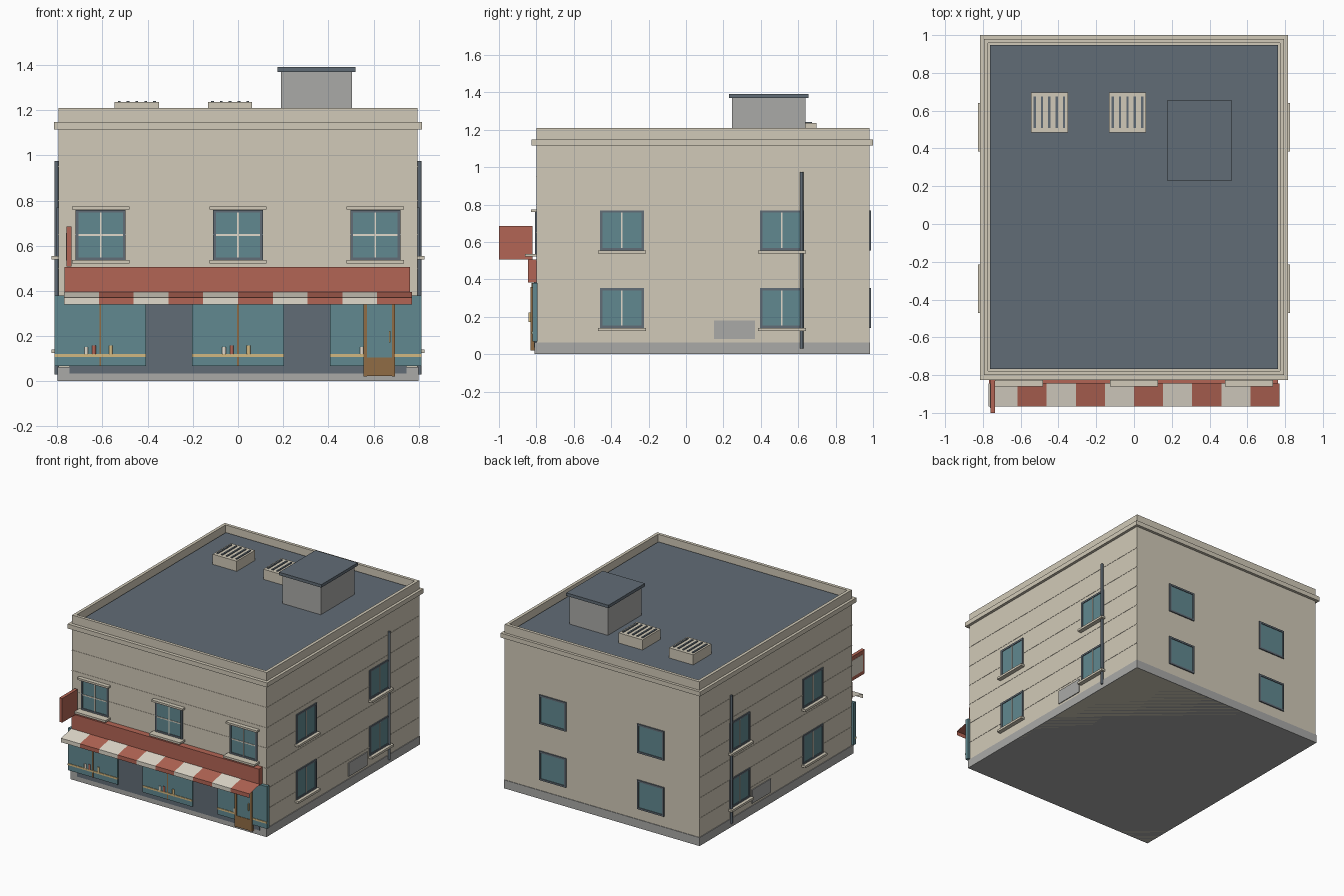
import bpy, bmesh
from mathutils import Matrix, Vector
from math import radians

if "Cube" in bpy.data.objects:
    bpy.data.objects.remove(bpy.data.objects["Cube"])


def mat(name, r, g, b):
    m = bpy.data.materials.new(name)
    m.diffuse_color = (r, g, b, 1)
    m.use_nodes = True
    m.node_tree.nodes["Principled BSDF"].inputs["Base Color"].default_value = m.diffuse_color
    return m


CREAM = mat("cream_plaster", 0.64, 0.59, 0.48)
SLATE = mat("slate", 0.12, 0.15, 0.18)
GREY = mat("concrete", 0.40, 0.40, 0.39)
GLASS = mat("teal_glass", 0.12, 0.25, 0.28)
RED = mat("brick_red", 0.45, 0.13, 0.09)
WOOD = mat("wood", 0.28, 0.15, 0.06)
YELLOW = mat("pale_yellow", 0.65, 0.48, 0.22)
WHITE = mat("off_white", 0.75, 0.70, 0.60)


def finish(name, bm, *mats):
    me = bpy.data.meshes.new(name)
    bm.to_mesh(me)
    bm.free()
    for m in mats:
        me.materials.append(m)
    ob = bpy.data.objects.new(name, me)
    bpy.context.collection.objects.link(ob)
    return ob


def box(name, x, y, z, m, turn=0):
    """Box from (min, max) pairs, turned about the vertical axis."""
    lo, hi = Vector((x[0], y[0], z[0])), Vector((x[1], y[1], z[1]))
    bm = bmesh.new()
    bmesh.ops.create_cube(bm, size=1, matrix=Matrix.Rotation(radians(turn), 4, 'Z')
                          @ Matrix.Translation((lo + hi) / 2) @ Matrix.Diagonal((*(hi - lo), 1)))
    return finish(name, bm, m)


def cylinder(name, x, y, z0, z1, r, m, sides=8):
    bm = bmesh.new()
    bmesh.ops.create_cone(bm, cap_ends=True, segments=sides, radius1=r, radius2=r, depth=z1 - z0,
                          matrix=Matrix.Translation((x, y, (z0 + z1) / 2)))
    ob = finish(name, bm, m)
    for p in ob.data.polygons:
        p.use_smooth = len(p.vertices) == 4
    ob.data.set_sharp_from_angle(angle=radians(50))
    return ob


def window(name, u, z, w, h, wall, turn, bars=""):
    """Framed window on a wall at distance `wall`; bars may hold 'v' and 'h'."""
    f, a, b, c, d = 0.013, u - w / 2, u + w / 2, z - h / 2, z + h / 2
    front, back = -wall - 0.008, -wall + 0.005
    for part, x, zz in (("left", (a, a + f), (c, d)), ("right", (b - f, b), (c, d)),
                        ("bottom", (a + f, b - f), (c, c + f)), ("top", (a + f, b - f), (d - f, d))):
        box(f"{name}_frame_{part}", x, (front, back), zz, SLATE, turn)
    box(name + "_glass", (a + f, b - f), (-wall - 0.003, back), (c + f, d - f), GLASS, turn)
    if "v" in bars:
        box(name + "_mullion", (u - .004, u + .004), (-wall - .007, back), (c + f, d - f), WHITE, turn)
    if "h" in bars:
        box(name + "_transom", (a + f, b - f), (-wall - .0065, back), (z - .004, z + .004), WHITE, turn)


# Main body with a sunken roof behind the parapet
bm = bmesh.new()
bmesh.ops.create_cube(bm, size=1, matrix=Matrix.Translation((0, 0.09, 0.605))
                      @ Matrix.Diagonal((1.59, 1.78, 1.21, 1)))
bm.faces.ensure_lookup_table()
top = max(bm.faces, key=lambda f: f.calc_center_median().z)
bmesh.ops.inset_region(bm, faces=[top], thickness=0.032)
well = bmesh.ops.extrude_face_region(bm, geom=[top])["geom"]
bmesh.ops.translate(bm, verts=[v for v in well if isinstance(v, bmesh.types.BMVert)], vec=(0, 0, -0.06))
bmesh.ops.delete(bm, geom=[top], context='FACES')
bmesh.ops.recalc_face_normals(bm, faces=bm.faces)
finish("building_body", bm, CREAM)
box("roof_deck", (-.763, .763), (-.768, .948), (1.152, 1.16), SLATE)
box("cornice", (-.815, .815), (-.825, 1.0), (1.115, 1.148), CREAM)
box("plinth", (-.80, .80), (-.81, .984), (0, .062), GREY)

# Thin plaster courses on front and sides
for i, z in enumerate((.2, .35, .5, .65, .8, .95)):
    box(f"plaster_course_{i}", (-.797, .797), (-.802, .979), (z - .002, z + .002), CREAM)

# Rooftop stair house and vents
box("stair_house", (.19, .505), (.245, .64), (1.155, 1.37), GREY)
box("stair_house_cap", (.175, .52), (.23, .655), (1.37, 1.392), SLATE)
for i, cx in enumerate((-.448, -.035)):
    box(f"roof_vent_{i}", (cx - .098, cx + .098), (.485, .697), (1.155, 1.235), CREAM)
    for k in range(-2, 3):
        x = cx + k * .039
        box(f"vent_{i}_slot_{k + 2}", (x - .006, x + .006), (.508, .674), (1.23, 1.241), SLATE)

# Upper front windows with hoods and sills
for i, u in enumerate((-.608, 0, .608)):
    window(f"front_window_{i}", u, .647, .222, .224, .80, 0, "vh")
    box(f"front_hood_{i}", (u - .127, u + .127), (-.83, -.79), (.76, .774), CREAM)
    box(f"front_sill_{i}", (u - .127, u + .127), (-.86, -.79), (.521, .536), CREAM)

# Side windows, sills, downpipes and service hatches on both sides
for side, turn, s in (("right", 90, 1), ("left", -90, -1)):
    for i, y in enumerate((-.343, .513)):
        for k, z in enumerate((.247, .662)):
            name, u = f"{side}_window_{i}{k}", y * s
            window(name, u, z, .235, .215, .795, turn, "v")
            box(name + "_sill", (u - .128, u + .128), (-.826, -.785), (z - .123, z - .107), CREAM, turn)
    u = .26 * s
    box(f"{side}_hatch", (u - .11, u + .11), (-.801, -.785), (.08, .18), GREY, turn)
    cylinder(f"{side}_downpipe", .804 * s, .618, .03, .975, .009, SLATE)

# Back windows
for i, u in enumerate((-.4, .4)):
    for k, z in enumerate((.247, .662)):
        window(f"back_window_{i}{k}", u, z, .22, .215, .98, 180)

# Shop front: dark backing, three glass bays with shelf and wares
box("shop_front_backing", (-.745, .745), (-.813, -.79), (.035, .385), SLATE)
for i, u in enumerate((-.61, 0, .61)):
    box(f"shop_glass_{i}", (u - .203, u + .203), (-.822, -.795), (.068, .38), GLASS)
    box(f"shop_shelf_{i}", (u - .203, u + .203), (-.826, -.81), (.107, .12), YELLOW)
    box(f"shop_divider_{i}", (u - .004, u + .004), (-.825, -.81), (.068, .38), WOOD)
    for name, dx, h, m in (("bowl", -.062, .032, WHITE), ("pot", -.028, .038, RED),
                           ("cup", .047, .038, YELLOW)):
        cylinder(f"display_{name}_{i}", u + dx, -.818, .12, .12 + h, .01, m)

# Door
box("door_glass", (.57, .682), (-.828, -.81), (.1, .345), GLASS)
box("door_kick_panel", (.567, .685), (-.831, -.805), (.022, .105), WOOD)
for n, x in (("left", (.556, .57)), ("right", (.682, .696))):
    box(f"door_stile_{n}", x, (-.832, -.805), (.02, .36), WOOD)
box("door_head", (.57, .682), (-.832, -.805), (.345, .36), WOOD)
box("door_handle", (.668, .675), (-.841, -.826), (.172, .222), YELLOW)

# Blank fascia board and projecting board
box("fascia_board", (-.768, .762), (-.845, -.795), (.383, .505), RED)
box("projecting_board", (-.76, -.736), (-1.0, -.82), (.507, .685), RED)
box("projecting_board_panel", (-.762, -.755), (-.975, -.845), (.535, .657), WHITE)

# Striped awning sheet with a hanging valance
bm = bmesh.new()
profile = ((-.845, .395), (-.965, .37), (-.965, .34))
for i in range(10):
    x0, x1 = -.77 + .154 * i, -.77 + .154 * (i + 1)
    rows = [[bm.verts.new((x, y, z)) for x in (x0, x1)] for y, z in profile]
    for a, b in zip(rows, rows[1:]):
        bm.faces.new((a[0], b[0], b[1], a[1])).material_index = i % 2
bmesh.ops.remove_doubles(bm, verts=bm.verts, dist=.0005)
finish("awning", bm, WHITE, RED)
